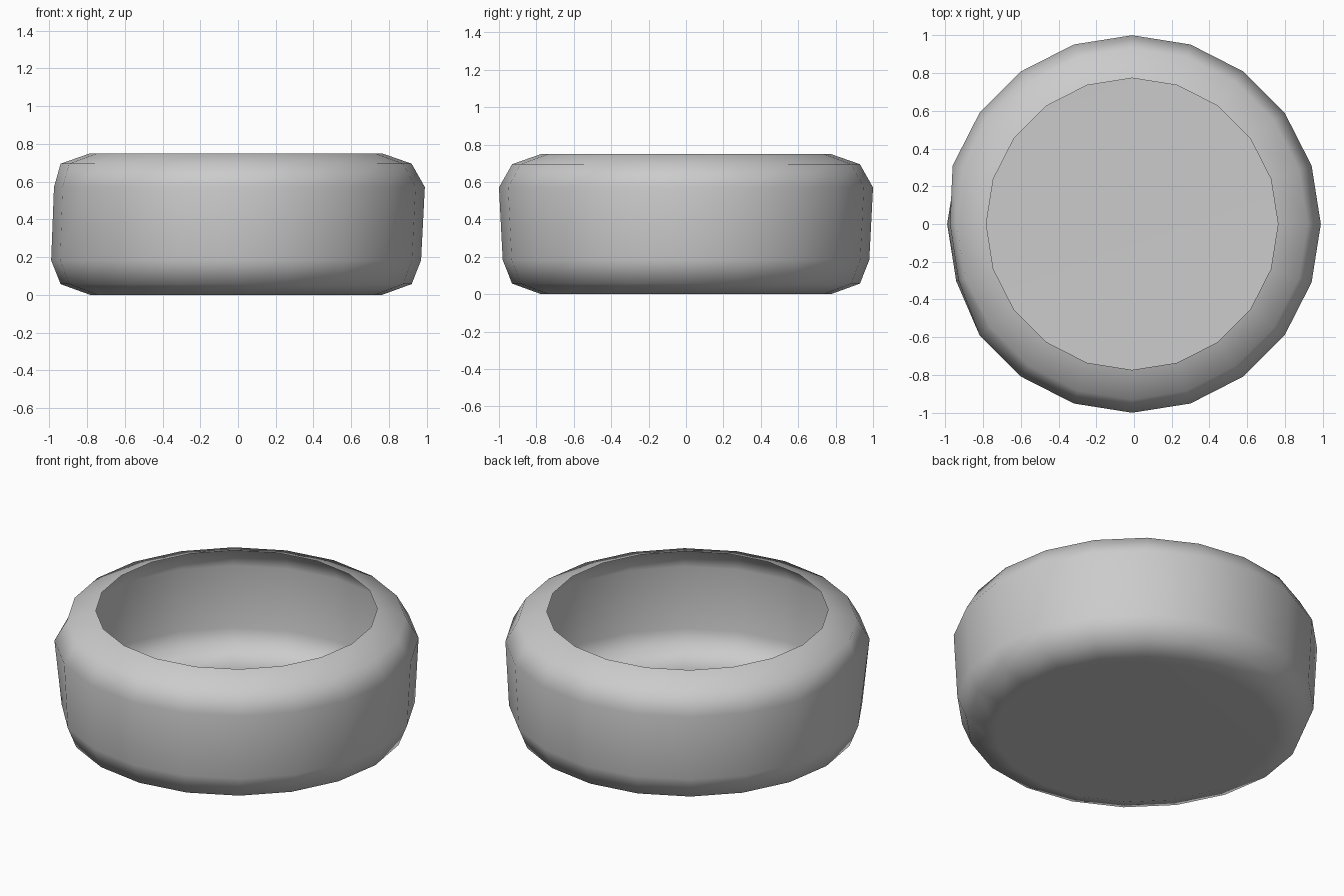
import bpy, bmesh, math

if "Cube" in bpy.data.objects:
    bpy.data.objects.remove(bpy.data.objects["Cube"])

SIDES = 20
CX = -0.01
# Outer profile up to the rim, then a thin inner lining back down (radius, height)
PROFILE = [(0.773, 0.0), (0.93, 0.057), (0.98, 0.183),
           (1.0, 0.571), (0.93, 0.695), (0.773, 0.75),
           (0.915, 0.68), (0.97, 0.565), (0.95, 0.20), (0.91, 0.09), (0.773, 0.04)]
# Slight dent on the left: (ring, side) -> radius
DENT = {(3, 10): 0.965, (3, 11): 0.967, (2, 12): 0.96,
        (7, 10): 0.945, (7, 11): 0.945}

bm = bmesh.new()
rings = []
for k, (r, z) in enumerate(PROFILE):
    ring = []
    for i in range(SIDES):
        a = 2 * math.pi * i / SIDES
        rad = DENT.get((k, i), r)
        ring.append(bm.verts.new((CX + rad * math.cos(a), rad * math.sin(a), z)))
    rings.append(ring)

# Curved wall, rolled in at the rim
for lo, hi in zip(rings, rings[1:]):
    for i in range(SIDES):
        j = (i + 1) % SIDES
        bm.faces.new((lo[i], lo[j], hi[j], hi[i]))

# Flat base and inner floor
bm.faces.new(rings[0][::-1])
bm.faces.new(rings[-1])

for f in bm.faces:
    f.smooth = True
# Crisp rim
for i in range(SIDES):
    bm.edges.get((rings[5][i], rings[5][(i + 1) % SIDES])).smooth = False

mesh = bpy.data.meshes.new("bowl")
bm.to_mesh(mesh)
bm.free()
bowl = bpy.data.objects.new("bowl", mesh)
bpy.context.collection.objects.link(bowl)

# Large faces keep their flat shading
weighted = bowl.modifiers.new("weighted_normals", 'WEIGHTED_NORMAL')
weighted.mode = 'FACE_AREA'
weighted.keep_sharp = True
